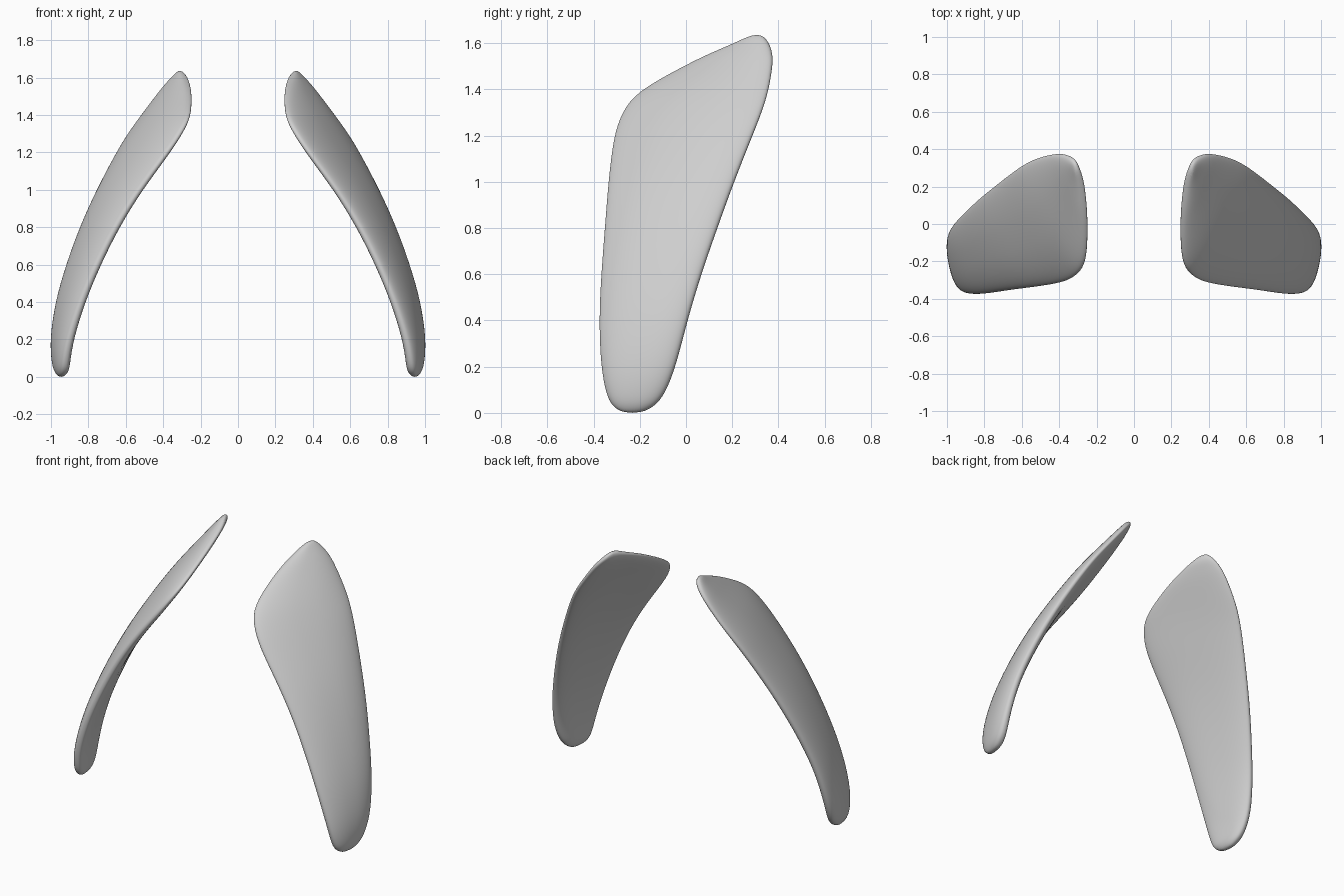
import bpy
import bmesh
from math import cos, sin, pi, copysign
from mathutils import Vector

if "Cube" in bpy.data.objects:
    bpy.data.objects.remove(bpy.data.objects["Cube"], do_unlink=True)

# Plain grey material
grey = bpy.data.materials.new("light_grey")
grey.use_nodes = True
colour = (0.62, 0.62, 0.62, 1.0)
grey.diffuse_color = colour
grey.node_tree.nodes["Principled BSDF"].inputs["Base Color"].default_value = colour

# Level sections: height, front edge (x, y), back edge (x, y), half thickness
SECTIONS = [
    (0, (.94, -.275), (.95, -.19), .014),
    (.03, (.925, -.32), (.96, -.135), .034),
    (.08, (.92, -.345), (.97, -.092), .04),
    (.2, (.9, -.368), (.98, -.044), .043),
    (.4, (.835, -.376), (.955, .005), .045),
    (.6, (.75, -.366), (.897, .065), .047),
    (.8, (.65, -.35), (.825, .135), .049),
    (1, (.525, -.335), (.736, .207), .05),
    (1.2, (.372, -.312), (.634, .287), .05),
    (1.3, (.308, -.276), (.574, .327), .048),
    (1.39, (.26, -.215), (.51, .356), .045),
    (1.5, (.258, -.01), (.428, .374), .04),
    (1.55, (.265, .09), (.39, .374), .036),
    (1.6, (.28, .21), (.345, .36), .03),
    (1.637, (.305, .285), (.315, .33), .012),
]
RING = 40
OUTER_BULGE = .03
INNER_BULGE = .012


def rounded(value, power):
    """Signed power, used for a blunt-ended oval."""
    return copysign(abs(value) ** power, value)


def section_ring(bm, section, side):
    """One curved, blunt-ended oval running from front edge to back edge."""
    height, front, back, half = section
    front, back = Vector(front), Vector(back)
    middle = (front + back) / 2
    chord = (back - front) / 2
    outward = Vector((chord.y, -chord.x)).normalized()
    fade = min(1, chord.length / .3) ** 2
    ring = []
    for i in range(RING):
        angle = 2 * pi * i / RING
        along = rounded(cos(angle), .8)
        bulge = fade * (OUTER_BULGE if sin(angle) > 0 else INNER_BULGE)
        across = rounded(sin(angle), .8) * half + bulge * (1 - along ** 2)
        point = middle + chord * along + outward * across
        ring.append(bm.verts.new((side * point.x, point.y, height)))
    return ring


def build_panel(name, side):
    bm = bmesh.new()
    rings = [section_ring(bm, section, side) for section in SECTIONS]
    for low, high in zip(rings, rings[1:]):
        for i in range(RING):
            j = (i + 1) % RING
            bm.faces.new((low[i], low[j], high[j], high[i]))
    bm.faces.new(rings[0])
    bm.faces.new(rings[-1])
    bmesh.ops.recalc_face_normals(bm, faces=bm.faces)
    for face in bm.faces:
        face.smooth = True
    mesh = bpy.data.meshes.new(name)
    bm.to_mesh(mesh)
    bm.free()
    mesh.materials.append(grey)
    panel = bpy.data.objects.new(name, mesh)
    bpy.context.collection.objects.link(panel)
    smooth = panel.modifiers.new("smooth", "SUBSURF")
    smooth.levels = smooth.render_levels = 2


# Mirrored pair of curved panels
build_panel("left_panel", 1)
build_panel("right_panel", -1)
